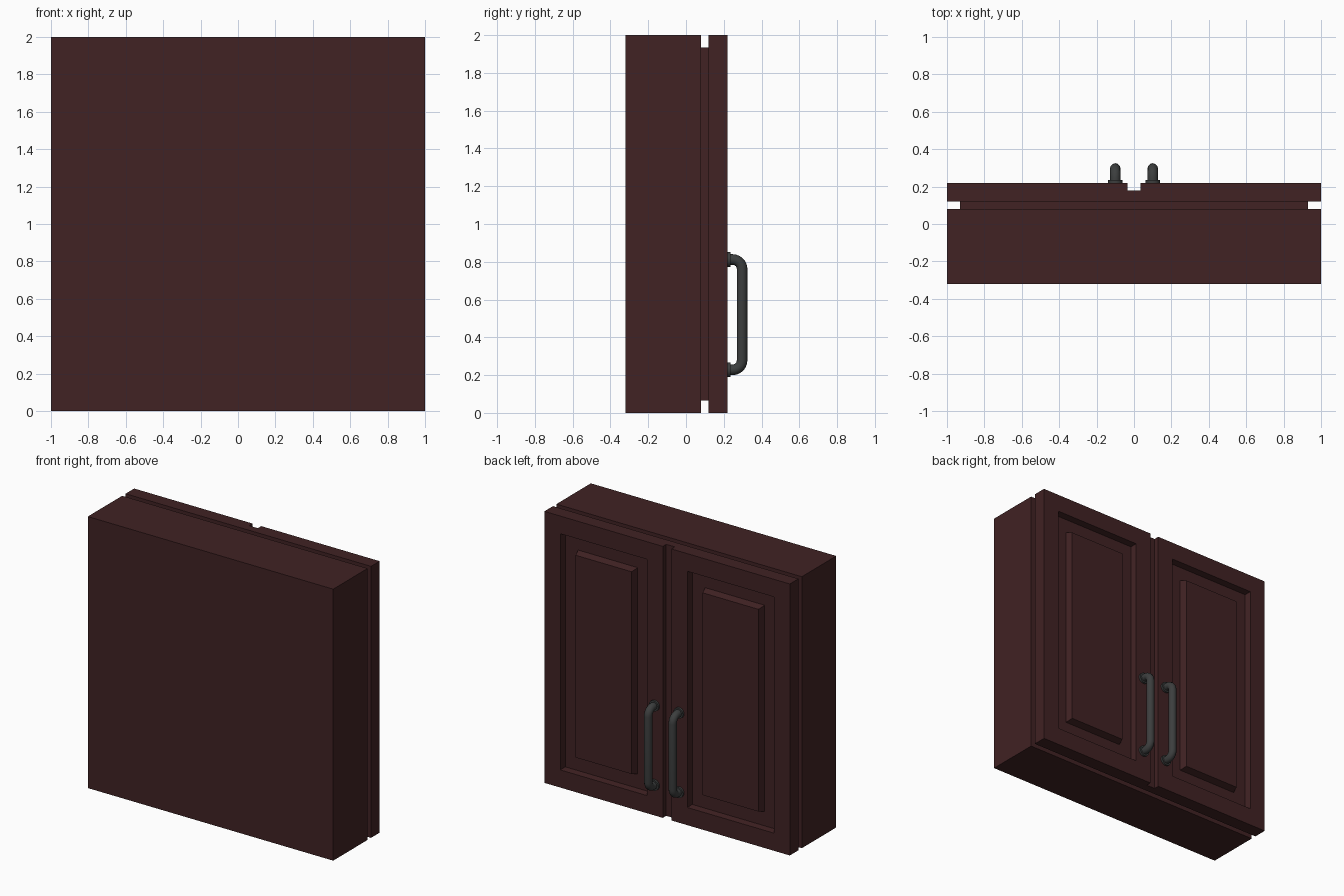
import bpy, bmesh
from mathutils import Vector
from math import radians, sin, cos, pi

if "Cube" in bpy.data.objects:
    bpy.data.objects.remove(bpy.data.objects["Cube"])


def material(name, rgb):
    m = bpy.data.materials.new(name)
    m.diffuse_color = (*rgb, 1)
    m.use_nodes = True
    m.node_tree.nodes["Principled BSDF"].inputs["Base Color"].default_value = m.diffuse_color
    return m


WOOD = material("dark_wood", (0.052, 0.016, 0.017))
METAL = material("dark_metal", (0.045, 0.048, 0.048))


def finish(bm, name, mat):
    bmesh.ops.recalc_face_normals(bm, faces=bm.faces)
    me = bpy.data.meshes.new(name)
    bm.to_mesh(me)
    bm.free()
    me.materials.append(mat)
    ob = bpy.data.objects.new(name, me)
    bpy.context.collection.objects.link(ob)
    return ob


def box(name, x0, x1, y0, y1, z0, z1):
    bm = bmesh.new()
    bmesh.ops.create_cube(bm, size=1)
    for v in bm.verts:
        v.co = ((x0 + x1) / 2 + v.co.x * (x1 - x0),
                (y0 + y1) / 2 + v.co.y * (y1 - y0),
                (z0 + z1) / 2 + v.co.z * (z1 - z0))
    return finish(bm, name, WOOD)


def door(name, s):
    # nested rectangles (inset, y): slab edge, recess wall, raised panel
    rings = [(0, 0.12), (0, 0.22), (0.13, 0.22), (0.135, 0.17),
             (0.24, 0.17), (0.255, 0.22)]
    bm = bmesh.new()
    loops = []
    for i, y in rings:
        a, b, c, d = 0.035 + i, 1 - i, i, 2 - i
        loops.append([bm.verts.new((s * x, y, z))
                      for x, z in ((a, c), (b, c), (b, d), (a, d))])
    for p, q in zip(loops, loops[1:]):
        for k in range(4):
            n = (k + 1) % 4
            bm.faces.new((p[k], p[n], q[n], q[k]))
    bm.faces.new(loops[0])
    bm.faces.new(loops[-1])
    return finish(bm, name, WOOD)


def handle(name, x):
    # rounded U-shaped bar
    z0, z1, y0, y1, r = 0.228, 0.812, 0.215, 0.297, 0.05
    pts = [(y0, z0)]
    for cz, start in ((z0 + r, -pi / 2), (z1 - r, 0)):
        for k in range(7):
            t = start + k * pi / 12
            pts.append((y1 - r + r * cos(t), cz + r * sin(t)))
    pts.append((y0, z1))
    cu = bpy.data.curves.new(name, 'CURVE')
    cu.dimensions = '3D'
    cu.bevel_depth = 0.028
    cu.bevel_resolution = 4
    cu.use_fill_caps = True
    sp = cu.splines.new('POLY')
    sp.points.add(len(pts) - 1)
    for p, (y, z) in zip(sp.points, pts):
        p.co = (x, y, z, 1)
    cu.materials.append(METAL)
    ob = bpy.data.objects.new(name, cu)
    bpy.context.collection.objects.link(ob)
    smooth = [ob]
    bpy.ops.object.select_all(action='DESELECT')
    ob.select_set(True)
    bpy.context.view_layer.objects.active = ob
    bpy.ops.object.convert(target='MESH')
    bpy.ops.object.shade_smooth_by_angle(angle=radians(40))
    # mounting discs
    for label, z in (("lower", z0), ("upper", z1)):
        bpy.ops.mesh.primitive_cylinder_add(
            vertices=24, radius=0.039, depth=0.02,
            location=(x, 0.225, z), rotation=(pi / 2, 0, 0))
        d = bpy.context.object
        d.name = name + "_" + label + "_mount"
        d.data.materials.append(METAL)
        bpy.ops.object.shade_smooth_by_angle(angle=radians(40))


# cabinet body, recessed spacer behind the doors, strip between the doors
box("cabinet_body", -1, 1, -0.32, 0.08, 0, 2)
box("recessed_spacer", -0.93, 0.93, 0.08, 0.12, 0.065, 1.935)
box("centre_strip", -0.035, 0.035, 0.12, 0.18, 0, 2)

# mirrored doors and handles
for side, s in (("left", -1), ("right", 1)):
    door(side + "_door", s)
    handle(side + "_handle", s * 0.1)
